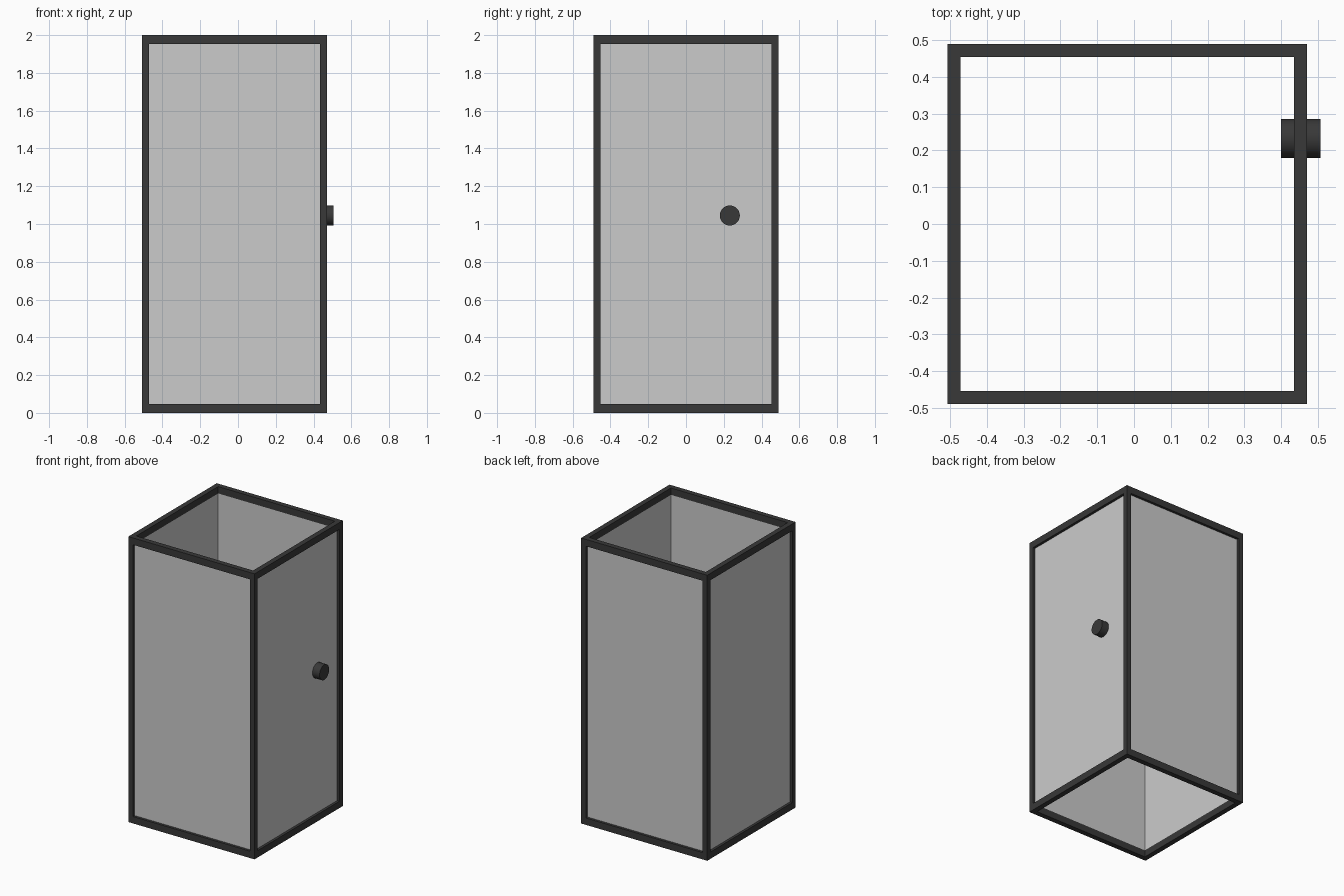
import bpy
from math import pi

if "Cube" in bpy.data.objects:
    bpy.data.objects.remove(bpy.data.objects["Cube"])

dark = bpy.data.materials.new("dark_frame")
dark.diffuse_color = (0.04, 0.04, 0.04, 1)
dark.use_nodes = True
dark.node_tree.nodes["Principled BSDF"].inputs["Base Color"].default_value = dark.diffuse_color

X0, X1, Y0, Y1, H = -0.507, 0.47, -0.489, 0.489, 2.0   # outer frame limits
W, R = 0.036, 0.048                                    # bar width, rail height


def box(name, lo, hi, mat=None):
    bpy.ops.mesh.primitive_cube_add(size=1, location=[(a + b) / 2 for a, b in zip(lo, hi)])
    ob = bpy.context.object
    ob.name = name
    ob.scale = [b - a for a, b in zip(lo, hi)]
    if mat:
        ob.data.materials.append(mat)
    return ob


# Corner posts
for x in (X0, X1 - W):
    for y in (Y0, Y1 - W):
        box("corner_post", (x, y, R), (x + W, y + W, H - R), dark)

# Bottom and top rails
for level, z in (("bottom", 0), ("top", H - R)):
    for y in (Y0, Y1 - W):
        box(level + "_long_rail", (X0, y, z), (X1, y + W, z + R), dark)
    for x in (X0, X1 - W):
        box(level + "_side_rail", (x, Y0 + W, z), (x + W, Y1 - W, z + R), dark)

# Thin glass panels, flush with the inside of the frame
T = 0.018
for y in (Y0 + W - T, Y1 - W):
    box("glass_panel", (X0 + W, y, R), (X1 - W, y + T, H - R))
for x in (X0 + W - T, X1 - W):
    box("glass_panel", (x, Y0 + W, R), (x + T, Y1 - W, H - R))

# Door knob passing through the right panel
bpy.ops.mesh.primitive_cylinder_add(vertices=32, radius=0.053, depth=0.107,
                                    location=(0.453, 0.232, 1.045), rotation=(0, pi / 2, 0))
knob = bpy.context.object
knob.name = "door_knob"
knob.data.materials.append(dark)
bpy.ops.object.shade_smooth_by_angle()
